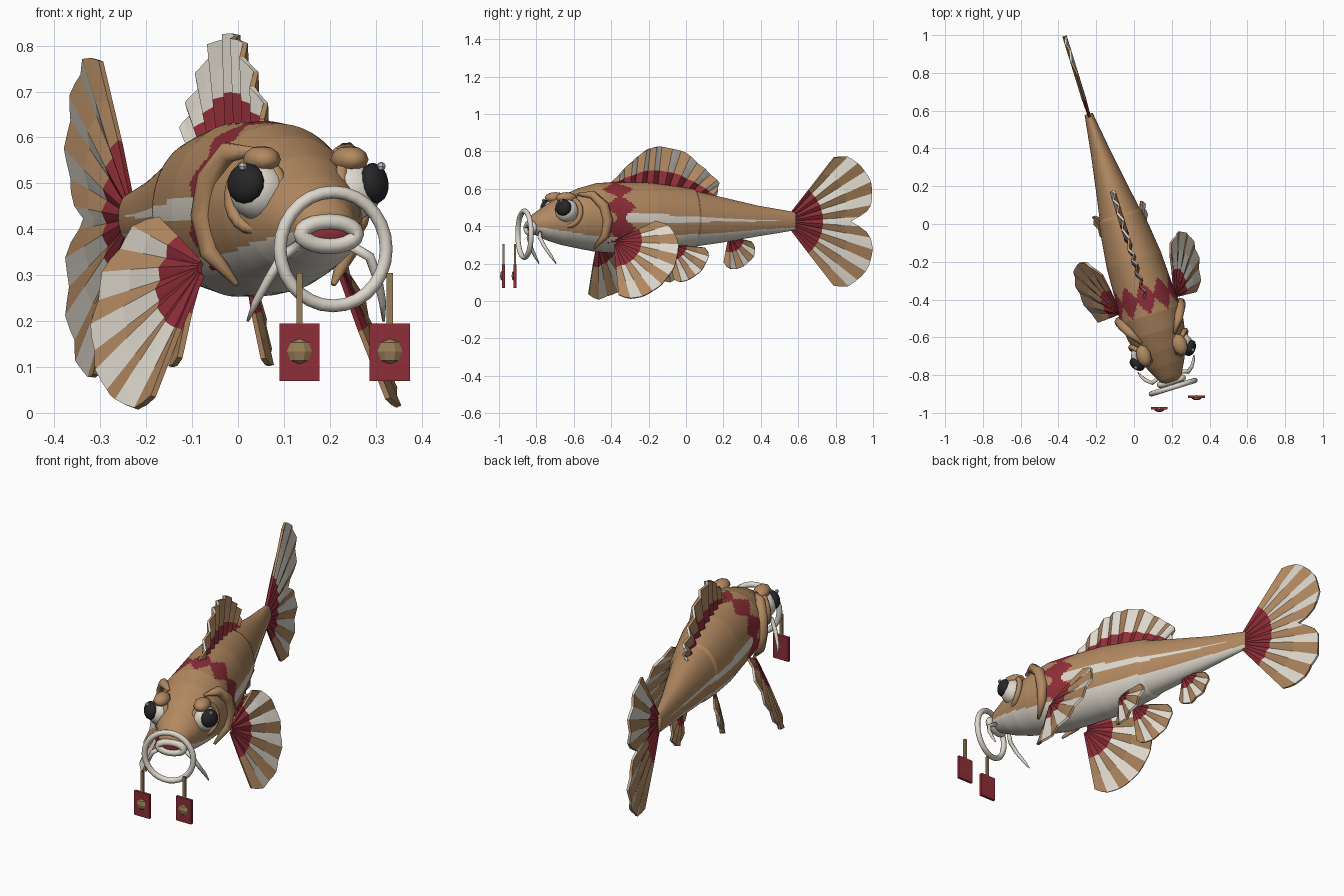
import bpy, bmesh, math
from mathutils import Vector, Matrix

if "Cube" in bpy.data.objects:
    bpy.data.objects.remove(bpy.data.objects["Cube"])


def material(name, rgb):
    m = bpy.data.materials.new(name)
    lin = [((c / 255 + 0.055) / 1.055) ** 2.4 for c in rgb]
    m.diffuse_color = (*lin, 1)
    m.use_nodes = True
    m.node_tree.nodes["Principled BSDF"].inputs["Base Color"].default_value = m.diffuse_color
    return m


MATS = [material("tan", (178, 137, 97)), material("cream", (222, 216, 204)),
        material("dark red", (143, 46, 56)), material("black", (38, 38, 40)),
        material("old gold", (152, 126, 86)), material("pale grey", (188, 190, 188))]
TAN, CREAM, RED, BLACK, GOLD, GREY = range(6)

# The fish is built along y, then turned a little about z
POSE = Matrix.Translation((-0.06, 0, 0)) @ Matrix.Rotation(math.radians(17.2), 4, 'Z')


def finish(name, bm, color=None, smooth=True, pose=POSE):
    if color is not None:
        for f in bm.faces:
            f.material_index = color
    for f in bm.faces:
        f.smooth = smooth
    bmesh.ops.recalc_face_normals(bm, faces=bm.faces[:])
    me = bpy.data.meshes.new(name)
    bm.to_mesh(me)
    bm.free()
    for m in MATS:
        me.materials.append(m)
    ob = bpy.data.objects.new(name, me)
    ob.matrix_world = pose
    bpy.context.collection.objects.link(ob)
    return ob


def lerp(keys, x):
    for a, b in zip(keys, keys[1:]):
        if x <= b[0]:
            t = max(0, (x - a[0]) / (b[0] - a[0]))
            return [p + (q - p) * t for p, q in zip(a[1:], b[1:])]
    return list(keys[-1][1:])


def skin(bm, rings, wrap=True, loop=False):
    """Quads between point rings; returns (ring, column, face)."""
    vs = [[bm.verts.new(p) for p in r] for r in rings]
    n, m, out = len(vs), len(vs[0]), []
    for i in range(n if loop else n - 1):
        for j in range(m if wrap else m - 1):
            a, b, k = vs[i], vs[(i + 1) % n], (j + 1) % m
            out.append((i, j, bm.faces.new((a[j], a[k], b[k], b[j]))))
    if wrap and not loop:
        bm.faces.new(vs[0])
        bm.faces.new(vs[-1])
    return out


def tube(name, pts, radii, color, loop=False, sides=8):
    pts = [Vector(p) for p in pts]
    n, rings = len(pts), []
    for i, p in enumerate(pts):
        a, b = (pts[i - 1], pts[(i + 1) % n]) if loop else (pts[max(i - 1, 0)], pts[min(i + 1, n - 1)])
        t = (b - a).normalized()
        u = t.cross(Vector((0.3, 1, 0.1))).normalized()
        v = t.cross(u)
        r = radii[i] if isinstance(radii, list) else radii
        rings.append([p + r * (u * math.cos(w) + v * math.sin(w))
                      for w in (k * math.tau / sides for k in range(sides))])
    bm = bmesh.new()
    skin(bm, rings, True, loop)
    return finish(name, bm, color)


def ellipse(center, e1, e2, n):
    c, e1, e2 = Vector(center), Vector(e1), Vector(e2)
    return [c + e1 * math.cos(k * math.tau / n) + e2 * math.sin(k * math.tau / n) for k in range(n)]


def ball(name, center, size, color, aim=None, seg=14, smooth=True, pose=POSE):
    rot = Vector(aim).to_track_quat('Z', 'Y').to_matrix().to_4x4() if aim else Matrix()
    bm = bmesh.new()
    bmesh.ops.create_uvsphere(bm, u_segments=seg, v_segments=max(4, seg * 2 // 3), radius=1,
                              matrix=Matrix.Translation(center) @ rot @ Matrix.Diagonal((*size, 1)))
    return finish(name, bm, color, smooth, pose)


# Body: stations of y, top, bottom, half width
BODY = [(-.875, .44, .375, .04), (-.855, .465, .358, .062), (-.78, .515, .325, .10),
        (-.70, .56, .30, .13), (-.60, .603, .28, .155), (-.50, .63, .262, .168),
        (-.40, .636, .255, .158), (-.2, .632, .253, .15), (-.05, .613, .268, .132),
        (.045, .598, .284, .119), (.05, .588, .291, .111), (.2, .555, .312, .085),
        (.4, .51, .345, .052), (.61, .475, .378, .022)]
BELLY = [(-.87, .40), (-.6, .355), (-.4, .34), (0, .355), (.6, .393)]
N = 96
stations = sorted({round(-.875 + k * .01, 4) for k in range(149)} | {k[0] for k in BODY})
rings = []
for s in stations:
    top, bot, hw = lerp(BODY, s)
    rings.append([(hw * math.sin(a), s, (top + bot) / 2 + (top - bot) / 2 * math.cos(a))
                  for a in (k * math.tau / N for k in range(N))])
bm = bmesh.new()
for i, j, f in skin(bm, rings):
    c = f.calc_center_median()
    wave = abs(((j + .5) / N * 10 + .5) % 1 * 2 - 1)
    stripe = .026 * (.56 - c.y) / .96
    if c.z > .31 and abs(c.y + .41) < .015 + .075 * (1 - wave):
        f.material_index = RED            # zigzag collar
    elif c.z < lerp(BELLY, c.y)[0]:
        f.material_index = CREAM          # belly
    elif c.y > -.42 and abs(c.z - (.446 - .02 * (c.y + .4))) < stripe:
        f.material_index = CREAM          # side line
body = finish("body", bm)


def paint_fin(bm, rows, red_row, name, thick):
    """Rows run from root to rim; each sector is two columns wide."""
    for i, j, f in skin(bm, rows, wrap=False):
        f.material_index = RED if i < red_row else (TAN if j // 2 % 2 == 0 else CREAM)
    ob = finish(name, bm, smooth=False)
    mod = ob.modifiers.new("thickness", 'SOLIDIFY')
    mod.thickness, mod.offset = thick, 0


def fan(name, root, first, last, radii, sectors, red, pleat=.006, thick=.012):
    root, a, b = Vector(root), Vector(first), Vector(last)
    e1 = a.normalized()
    e2 = (b - e1 * b.dot(e1)).normalized()
    span, nrm, n = a.angle(b), e1.cross(e2), sectors * 2
    rows = []
    for q in (0, .5, 1, 1.5, 2):
        row = []
        for k in range(n + 1):
            rim = lerp(radii, k / n)[0]
            r = .02 + (red - .02) * q if q <= 1 else red + (rim - red) * (q - 1)
            w = span * k / n
            off = pleat * (1 if k // 2 % 2 else -1) * (k % 2 == 0) * min(1, r / red)
            row.append(root + r * (e1 * math.cos(w) + e2 * math.sin(w)) + nrm * off)
        rows.append(row)
    paint_fin(bmesh.new(), rows, 2, name, thick)


# Tail fin with a notch in the middle
half = [(0, .44), (.06, .495), (.16, .52), (.25, .53), (.34, .513), (.42, .482), (.5, .37)]
tail_rim = half + [(1 - t, r) for t, r in reversed(half[:-1])]
c, s = math.cos(math.radians(51)), math.sin(math.radians(51))
fan("tail_fin", (0, .55, .425), (0, c, s), (0, c, -s), tail_rim, 15, .215)

# Anal fin
round_rim = [(0, .14), (.1, .17), (.3, .18), (.7, .175), (.9, .16), (1, .13)]
fan("anal_fin", (0, .24, .345), (0, -.03, -.15), (0, .13, -.03), round_rim, 7, .085)

# Dorsal fin: rays from the back to a curved rim
RIM = [(0, -.41, .64), (1, -.32, .73), (2, -.22, .81), (3, -.15, .828),
       (4, -.01, .80), (5, .1, .71), (6, .185, .635), (7, .17, .565)]
rows = []
for q in (0, .2, .4, .7, 1):
    row = []
    for k in range(37):
        y0 = -.41 + .57 * k / 36
        z0 = lerp(BODY, y0)[0] - .015
        y1, z1 = lerp(RIM, 7 * k / 36)
        off = .01 * (1 if k // 2 % 2 else -1) * (k % 2 == 0)
        row.append((off, y0 + (y1 - y0) * q, z0 + (z1 - z0) * q))
    rows.append(row)
paint_fin(bmesh.new(), rows, 2, "dorsal_fin", .012)

# Paired parts
pec_rim = [(0, .31), (.08, .345), (.25, .36), (.5, .36), (.75, .345), (.92, .3), (1, .25)]
pel_rim = [(0, .185), (.1, .21), (.5, .215), (.9, .21), (1, .18)]
for m, side in ((1, "left"), (-1, "right")):
    def P(x, y, z):
        return (m * x, y, z)
    fan(side + "_pectoral_fin", P(.15, -.45, .32), P(.13, -.01, -.315), P(.04, .23, .11), pec_rim, 11, .15)
    fan(side + "_pelvic_fin", P(.055, -.10, .3), P(.045, 0, -.2), P(.08, .21, -.02), pel_rim, 7, .085)
    # Gill cover rim
    tube(side + "_gill_cover",
         [P(.09, -.635, .57), P(.135, -.565, .568), P(.16, -.51, .51), P(.168, -.49, .43),
          P(.157, -.50, .35), P(.11, -.55, .28)],
         [.008, .024, .028, .028, .022, .006], TAN)
    # Eye, pupil, glint, socket and brow
    aim = Vector(P(.78, -.6, .12)).normalized()
    ball(side + "_eyeball", P(.106, -.70, .483), (.064, .064, .064), CREAM)
    ball(side + "_pupil", P(.146, -.732, .5), (.045, .045, .03), BLACK, aim)
    ball(side + "_glint", P(.158, -.748, .537), (.01, .01, .01), GREY, None, 6, False)
    e1 = aim.cross(Vector((0, 0, 1))).normalized()
    e2 = e1.cross(aim)
    tube(side + "_eye_socket", ellipse(P(.11, -.69, .475), e1 * .068, e2 * .074, 20), .014, TAN, True)
    ball(side + "_brow", P(.1, -.70, .552), (.04, .06, .03), TAN, None, 9)
    # Barbel
    tube(side + "_barbel",
         [P(.06, -.835, .365), P(.10, -.85, .34), P(.125, -.83, .29), P(.145, -.80, .24), P(.155, -.775, .2)],
         [.011, .011, .010, .008, .003], CREAM)

# Mouth and the ring before it
tube("lips", ellipse((0, -.872, .39), (.062, 0, 0), (0, 0, .026), 20), .018, CREAM, True)
ball("mouth_inside", (0, -.868, .388), (.058, .012, .022), RED)
tube("nose_ring", ellipse((0, -.904, .357), (.121, 0, 0), (0, 0, .124), 28), .014, CREAM, True, 10)


# Hanging tags, square to the front
def box(name, center, size, color):
    bm = bmesh.new()
    bmesh.ops.create_cube(bm, size=1, matrix=Matrix.Translation(center) @ Matrix.Diagonal((*size, 1)))
    return finish(name, bm, color, False, Matrix())


for side, x, y in (("right", .134, -.976), ("left", .331, -.914)):
    box(side + "_tag", (x, y, .132), (.088, .014, .125), RED)
    box(side + "_tag_cord", (x, y, .25), (.014, .012, .11), GOLD)
    ball(side + "_tag_stud", (x, y - .006, .134), (.028, .014, .028), GOLD, None, 7, False, Matrix())
